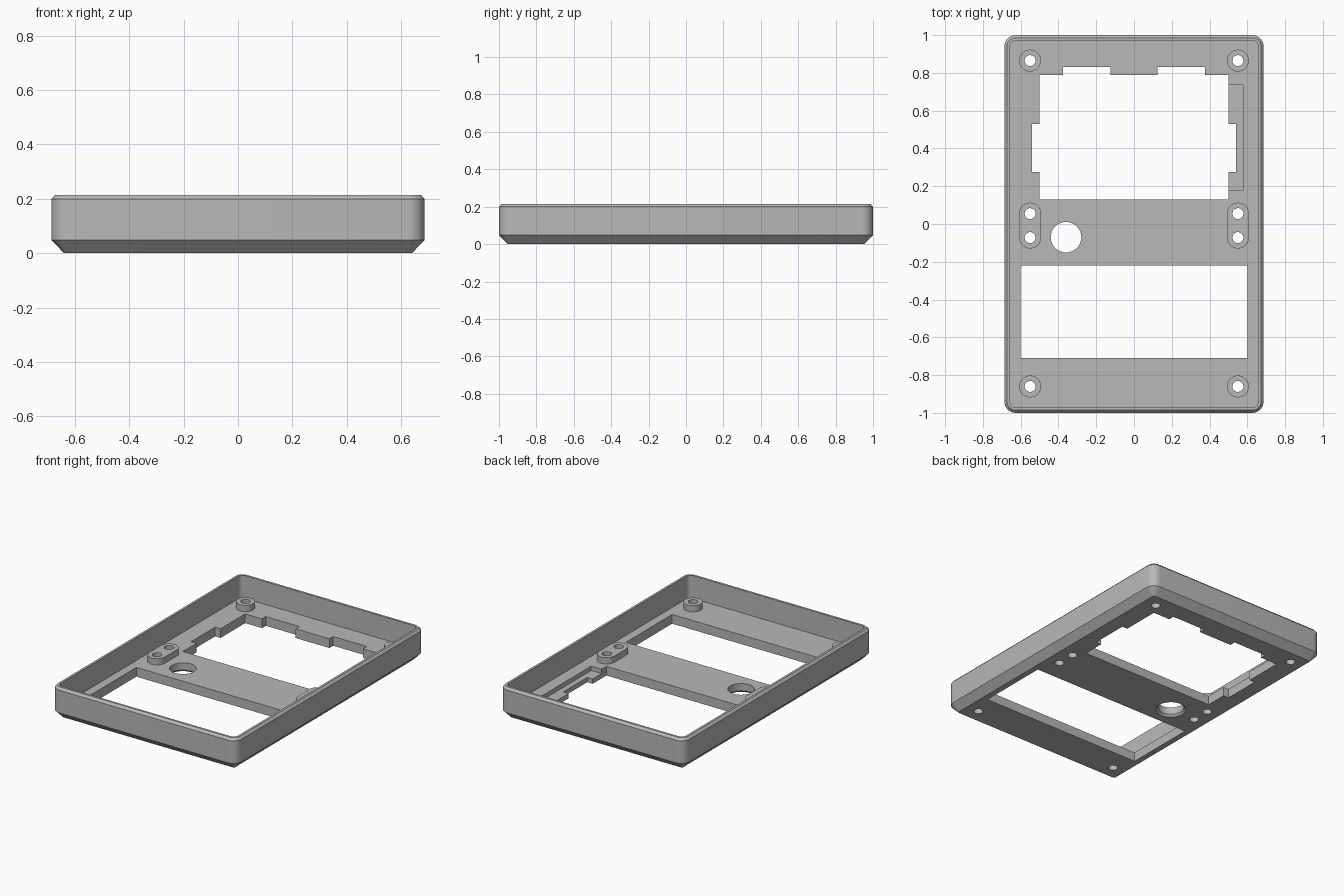
import bpy, bmesh, math

if "Cube" in bpy.data.objects:
    bpy.data.objects.remove(bpy.data.objects["Cube"])

HX, HY, H = 0.686, 1.0, 0.215      # half width, half length, height
FLOOR, BOSS = 0.062, 0.104         # floor top, boss top

gray = bpy.data.materials.new("plastic_gray")
gray.diffuse_color = (0.48, 0.48, 0.48, 1)
gray.use_nodes = True
gray.node_tree.nodes["Principled BSDF"].inputs["Base Color"].default_value = gray.diffuse_color


def loft(name, rings):
    """Closed solid through a stack of matching rings of 3D points."""
    bm = bmesh.new()
    loops = [[bm.verts.new(p) for p in ring] for ring in rings]
    n = len(loops[0])
    for a, b in zip(loops, loops[1:]):
        for i in range(n):
            j = (i + 1) % n
            bm.faces.new((a[i], a[j], b[j], b[i]))
    bm.faces.new(list(reversed(loops[0])))
    bm.faces.new(loops[-1])
    bmesh.ops.recalc_face_normals(bm, faces=bm.faces[:])
    mesh = bpy.data.meshes.new(name)
    bm.to_mesh(mesh)
    bm.free()
    mesh.materials.append(gray)
    ob = bpy.data.objects.new(name, mesh)
    bpy.context.collection.objects.link(ob)
    return ob


def rounded(hx, hy, r, cx=0, cy=0, seg=8):
    """Rounded rectangle outline; hx = hy = r gives a circle."""
    pts = []
    for k, (sx, sy) in enumerate(((1, 1), (-1, 1), (-1, -1), (1, -1))):
        for i in range(seg + 1):
            a = math.pi / 2 * (k + i / seg)
            p = (cx + sx * (hx - r) + r * math.cos(a),
                 cy + sy * (hy - r) + r * math.sin(a))
            if not pts or math.dist(p, pts[-1]) > 1e-5:
                pts.append(p)
    if math.dist(pts[0], pts[-1]) < 1e-5:
        pts.pop()
    return pts


def prism(name, pts, z0, z1):
    return loft(name, [[(x, y, z) for x, y in pts] for z in (z0, z1)])


def box(name, x0, x1, y0, y1, z0, z1):
    return prism(name, [(x0, y0), (x1, y0), (x1, y1), (x0, y1)], z0, z1)


def cut(ob, cutters):
    bpy.context.view_layer.objects.active = ob
    for c in cutters:
        m = ob.modifiers.new("cut", 'BOOLEAN')
        m.operation, m.solver, m.object = 'DIFFERENCE', 'EXACT', c
        bpy.ops.object.modifier_apply(modifier=m.name)


# Tray: (inset, height) profile, up the outside and down the inside
profile = [(0.047, 0), (0, 0.048), (0, 0.2), (0.014, H),
           (0.029, H), (0.029, FLOOR)]
tray = loft("tray", [[(x, y, z) for x, y in
                      rounded(HX - d, HY - d, 0.06 - d)] for d, z in profile])

# Screen window with notched edges, mirrored left to right
half = [(0.5, 0.13), (0.5, 0.275), (0.54, 0.275), (0.54, 0.53), (0.5, 0.53),
        (0.5, 0.79), (0.375, 0.79), (0.375, 0.83), (0.125, 0.83), (0.125, 0.79)]
outline = half + [(-x, y) for x, y in reversed(half)]
openings = [prism("screen_cutter", outline, -0.1, 0.15),
            box("lower_window_cutter", -0.6, 0.6, -0.71, -0.22, -0.1, 0.15),
            box("recess_cutter", 0.45, 0.577, 0.18, 0.735, 0.032, 0.15)]

# Round opening, flared at the underside
openings.append(loft("round_cutter", [
    [(x, y, z) for x, y in rounded(r, r, r, -0.36, -0.07)]
    for r, z in ((0.095, -0.001), (0.081, 0.014), (0.081, 0.15))]))

# Screw bosses and their holes
holes, bosses = [], []
for side, s in (("left", -1), ("right", 1)):
    x = 0.55 * s
    for y in (0.865, 0.055, -0.072, -0.86):
        holes.append(prism("hole_cutter", rounded(0.029, 0.029, 0.029, x, y),
                           -0.1, 0.2))
    for place, y, hy in (("back", 0.865, 0.058), ("middle", -0.0085, 0.1215),
                         ("front", -0.86, 0.058)):
        b = prism(f"{place}_{side}_boss", rounded(0.058, hy, 0.058, x, y),
                  FLOOR - 0.01, BOSS)
        near = [h for h in holes if abs(h.data.vertices[0].co.x - x) < 0.1
                and abs(h.data.vertices[0].co.y - y) < 0.15]
        bosses.append((b, near))

cut(tray, openings + holes)
for b, near in bosses:
    cut(b, near)
for c in openings + holes:
    bpy.data.objects.remove(c)

# Smooth the rounded corners, keep edges crisp
for ob in bpy.context.scene.objects:
    ob.select_set(True)
bpy.context.view_layer.objects.active = tray
bpy.ops.object.shade_smooth_by_angle(angle=math.radians(30))
